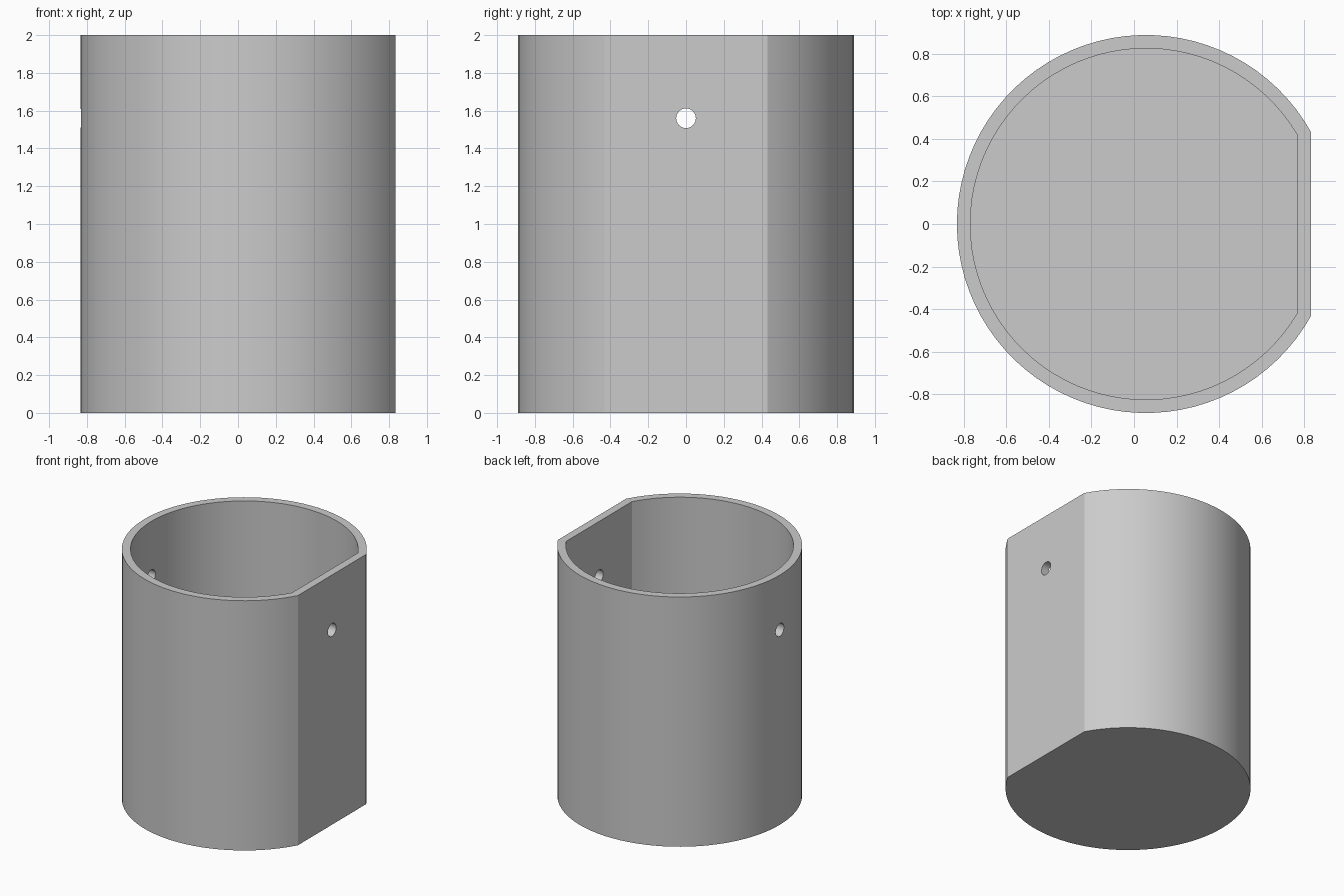
import bpy, bmesh, math

cube = bpy.data.objects.get("Cube")
if cube:
    bpy.data.objects.remove(cube, do_unlink=True)

AXIS_X = 0.056      # centre of the round wall
HEIGHT = 2.0
FLOOR = 0.0625
SEGMENTS = 72

grey = bpy.data.materials.new("plain grey")
grey.use_nodes = True
colour = (0.6, 0.6, 0.6, 1)
grey.diffuse_color = colour
grey.node_tree.nodes["Principled BSDF"].inputs["Base Color"].default_value = colour


def d_shape(name, radius, flat_x, z0, z1):
    """Upright cylinder with one side cut flat."""
    bm = bmesh.new()
    start = math.acos((flat_x - AXIS_X) / radius)
    sweep = 2 * (math.pi - start)
    ring = []
    for i in range(SEGMENTS + 1):
        a = start + sweep * i / SEGMENTS
        ring.append(bm.verts.new((AXIS_X + radius * math.cos(a), radius * math.sin(a), z0)))
    base = bm.faces.new(ring)
    top = bmesh.ops.extrude_face_region(bm, geom=[base])["geom"]
    bmesh.ops.translate(bm, vec=(0, 0, z1 - z0),
                        verts=[v for v in top if isinstance(v, bmesh.types.BMVert)])
    bmesh.ops.recalc_face_normals(bm, faces=bm.faces)
    mesh = bpy.data.meshes.new(name)
    bm.to_mesh(mesh)
    bm.free()
    mesh.materials.append(grey)
    obj = bpy.data.objects.new(name, mesh)
    bpy.context.collection.objects.link(obj)
    return obj


# Outer body and the hollow inside it
body = d_shape("container_body", 0.889, 0.833, 0, HEIGHT)
hollow = d_shape("hollow_cutter", 0.826, 0.77, FLOOR, HEIGHT + 0.2)

# Cross hole through both walls
bpy.ops.mesh.primitive_cylinder_add(vertices=32, radius=0.052, depth=3,
                                    location=(0, 0, 1.56), rotation=(0, math.pi / 2, 0))
pin = bpy.context.object
pin.name = "cross_hole_cutter"
pin.data.materials.append(grey)

# Apply the cuts, then drop the cutters
bpy.ops.object.select_all(action="DESELECT")
bpy.context.view_layer.objects.active = body
body.select_set(True)
for cutter in (hollow, pin):
    cutter.hide_render = True
    cut = body.modifiers.new(cutter.name, "BOOLEAN")
    cut.operation = "DIFFERENCE"
    cut.solver = "EXACT"
    cut.object = cutter
    bpy.ops.object.modifier_apply(modifier=cut.name)
    bpy.data.objects.remove(cutter, do_unlink=True)

bpy.ops.object.shade_smooth_by_angle(angle=math.radians(25))
